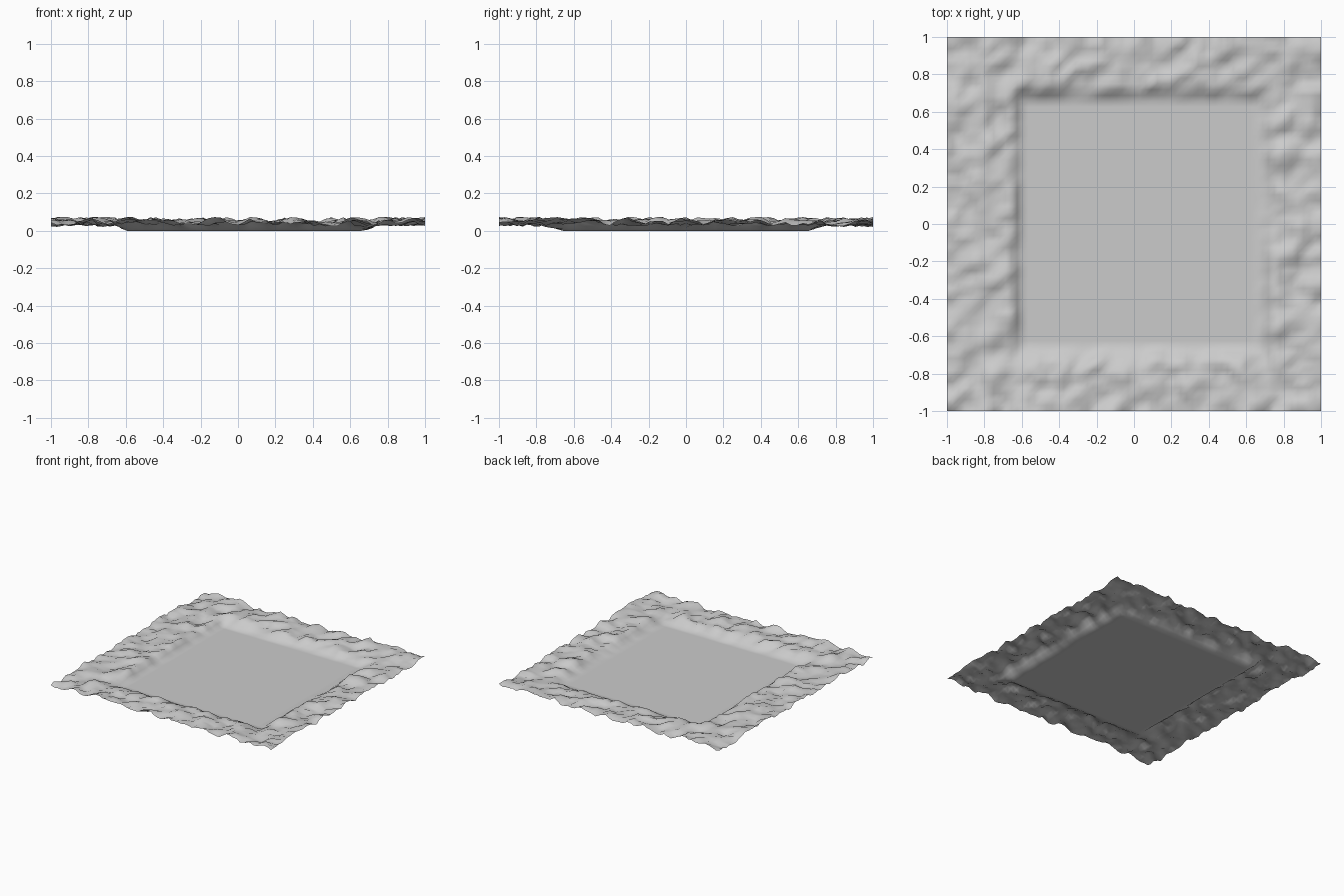
import bpy, bmesh
from mathutils import Vector, noise

if "Cube" in bpy.data.objects:
    bpy.data.objects.remove(bpy.data.objects["Cube"])

# Flat basin rectangle and the sloped bank around it
X0, X1, Y0, Y1 = -0.60, 0.67, -0.66, 0.66
BANK = 0.08
CELLS = 64


def height(x, y):
    # Distance outside the basin gives the bank ramp
    left = (X0 - x) * 1.4
    d = max(left, x - X1, Y0 - y, y - Y1, 0)
    t = min(d / BANK, 1)
    # Rough ground, stretched diagonally, limited to an even band
    u, v = x + y, x - y
    n = noise.noise(Vector((u * 5, v * 8, 3.7)))
    n += 0.6 * noise.noise(Vector((u * 11, v * 16, 9.1)))
    rough = max(-0.026, min(0.026, n * 0.035))
    return t * (0.047 + rough)


# Ground sheet
bm = bmesh.new()
bmesh.ops.create_grid(bm, x_segments=CELLS, y_segments=CELLS, size=1)
for v in bm.verts:
    v.co.z = height(v.co.x, v.co.y)
for f in bm.faces:
    f.smooth = True
mesh = bpy.data.meshes.new("terrain_basin")
bm.to_mesh(mesh)
bm.free()
terrain = bpy.data.objects.new("terrain_basin", mesh)
bpy.context.collection.objects.link(terrain)
